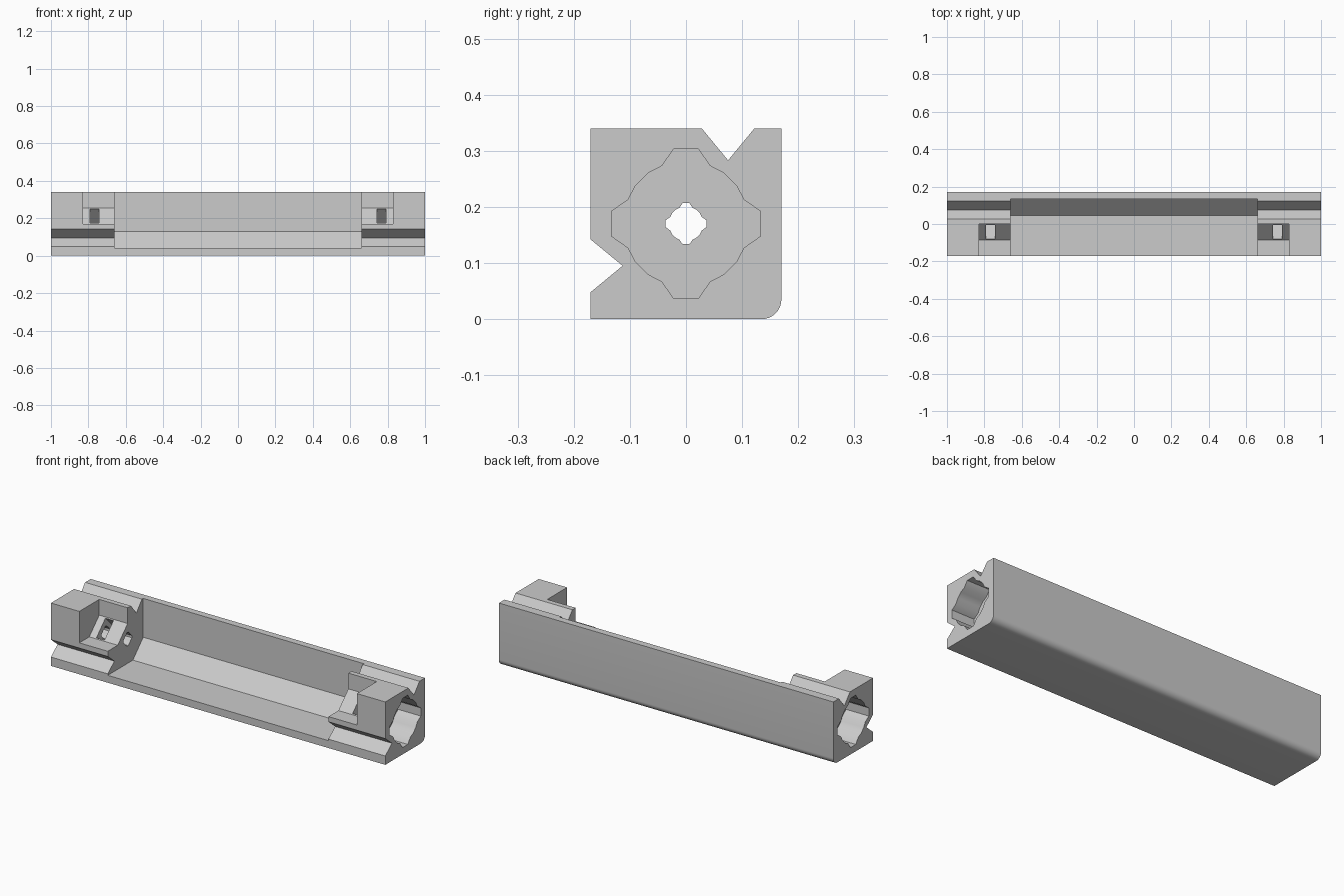
import bpy, bmesh
from math import sin, cos, pi, radians

default = bpy.data.objects.get("Cube")
if default:
    bpy.data.objects.remove(default, do_unlink=True)

AXIS_Z = 0.17      # height of the bore axis
END = 0.66         # where the end blocks begin


def material(name, rgb):
    m = bpy.data.materials.new(name)
    m.use_nodes = True
    m.diffuse_color = (*rgb, 1)
    m.node_tree.nodes["Principled BSDF"].inputs["Base Color"].default_value = (*rgb, 1)
    return m


def prism(name, outline, x0, x1):
    """Extrude a (y, z) outline along x."""
    bm = bmesh.new()
    face = bm.faces.new([bm.verts.new((x0, y, z)) for y, z in outline])
    new = bmesh.ops.extrude_face_region(bm, geom=[face])["geom"]
    verts = [v for v in new if isinstance(v, bmesh.types.BMVert)]
    bmesh.ops.translate(bm, vec=(x1 - x0, 0, 0), verts=verts)
    bmesh.ops.recalc_face_normals(bm, faces=bm.faces)
    mesh = bpy.data.meshes.new(name)
    bm.to_mesh(mesh)
    bm.free()
    obj = bpy.data.objects.new(name, mesh)
    bpy.context.collection.objects.link(obj)
    return obj


def lobed_outline(scale):
    """Round outline with four flat-topped tabs."""
    quarter = [(0.133, -0.022), (0.133, 0.022), (0.103, 0.043), (0.09, 0.068),
               (0.068, 0.09), (0.043, 0.103)]
    points = []
    for k in range(4):
        c, s = round(cos(k * pi / 2)), round(sin(k * pi / 2))
        points += [((y * c - z * s) * scale, (y * s + z * c) * scale + AXIS_Z)
                   for y, z in quarter]
    return points


def cut(body, cutter):
    cutter.hide_render = True
    mod = body.modifiers.new("cut", 'BOOLEAN')
    mod.operation = 'DIFFERENCE'
    mod.solver = 'EXACT'
    mod.object = cutter
    bpy.context.view_layer.objects.active = body
    bpy.ops.object.modifier_apply(modifier=mod.name)
    bpy.data.objects.remove(cutter, do_unlink=True)


# Bar section: V grooves in top and front, rounded lower back edge
R = 0.035
corner = [(0.17 - R + R * sin(a * pi / 16), R - R * cos(a * pi / 16)) for a in range(9)]
section = [(-0.17, 0)] + corner + [
    (0.17, 0.34), (0.122, 0.34), (0.075, 0.283), (0.028, 0.34), (-0.17, 0.34),
    (-0.17, 0.142), (-0.113, 0.095), (-0.17, 0.048)]
body = prism("grooved_bar", section, -1, 1)

# Open middle, leaving a floor, a back wall and a bevelled inner corner
cut(body, prism("middle_cutter", [(-0.3, 0.04), (0.045, 0.04), (0.133, 0.13),
                                  (0.133, 0.5), (-0.3, 0.5)], -END, END))

# Slot outline, running square into the sloped pocket face
d = cos(pi / 4)
half, depth, lead = 0.054, 0.12, 0.02
mid_y, mid_z = -0.0425, AXIS_Z + 0.0425
slot = [(mid_y + d * (a + b), mid_z + d * (a - b))
        for a, b in ((-half, -lead), (half, -lead), (half, depth), (-half, depth))]

# Pocket, slot, socket and through hole in each end block
for side in (-1, 1):
    cut(body, prism("pocket_cutter", [
        (-0.3, AXIS_Z), (-0.085, AXIS_Z), (0, AXIS_Z + 0.085), (0, 0.5), (-0.3, 0.5)],
        side * (END - 0.05), side * 0.83))
    cut(body, prism("socket_cutter", lobed_outline(1), side * 0.865, side * 1.1))
    cut(body, prism("hole_cutter", lobed_outline(0.275), side * 0.6, side * 0.95))
    cut(body, prism("slot_cutter", slot, side * 0.742, side * 0.79))

# Finish
body.data.materials.clear()
body.data.materials.append(material("light_grey", (0.6, 0.6, 0.6)))
for p in body.data.polygons:
    p.material_index = 0
bpy.ops.object.select_all(action='DESELECT')
body.select_set(True)
bpy.context.view_layer.objects.active = body
bpy.ops.object.shade_smooth_by_angle(angle=radians(30))
